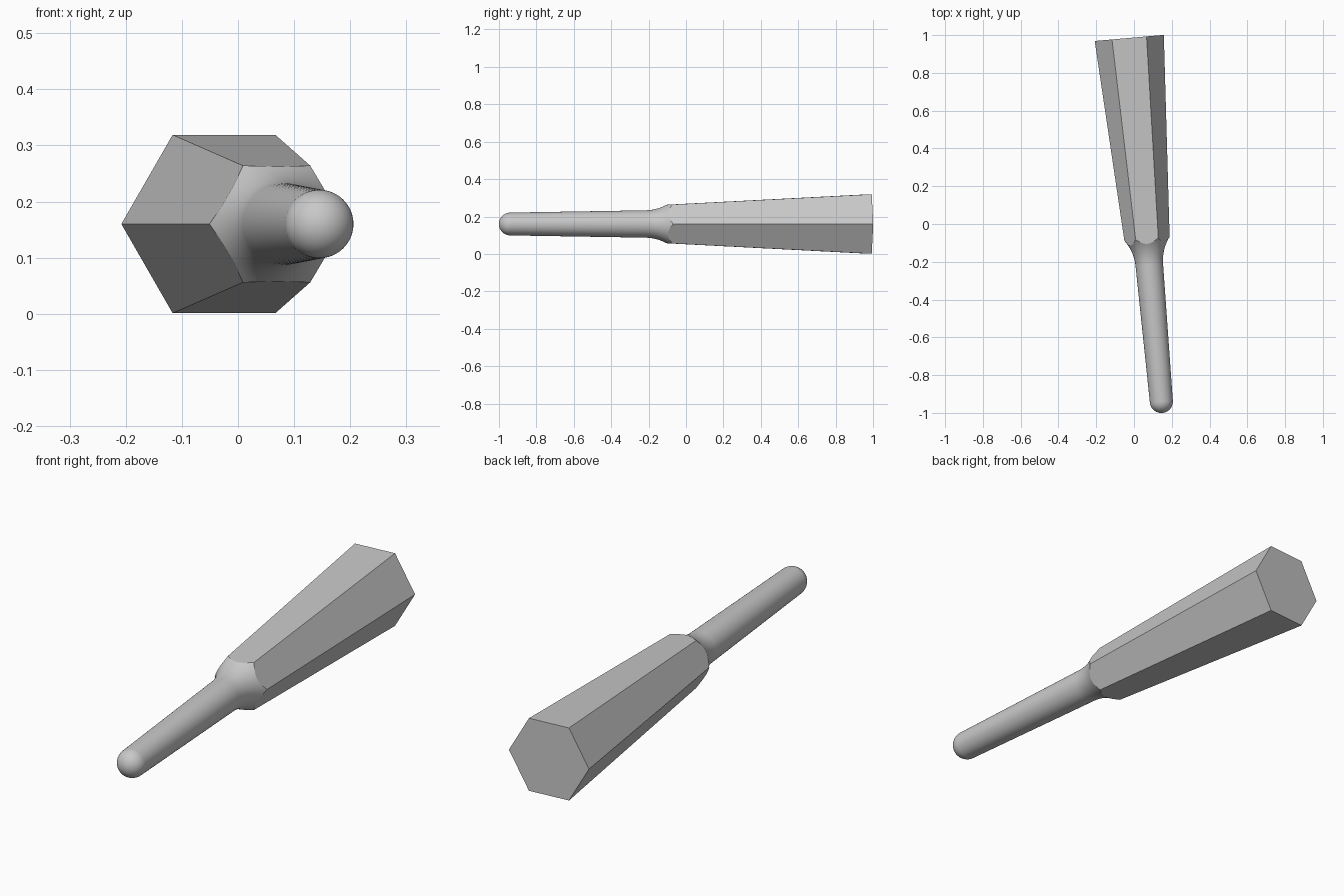
import bpy, bmesh, math
from mathutils import Matrix, Vector

cube = bpy.data.objects.get("Cube")
if cube:
    bpy.data.objects.remove(cube, do_unlink=True)

SEG = 72                                   # divisible by six, so hex corners land on vertices
BACK, LENGTH = Vector((-0.025, 0.985, 0.16)), 1.932
TILT = 0.088                               # lean of the axis in plan
FLARE_START, FLARE_R = 1.21, 0.24
NECK, TIP = 0.073, 0.061

grey = bpy.data.materials.new("plain grey")
grey.use_nodes = True
colour = (0.58, 0.58, 0.58, 1)
grey.diffuse_color = colour
bsdf = grey.node_tree.nodes["Principled BSDF"]
bsdf.inputs["Base Color"].default_value = colour
angles = [2 * math.pi * i / SEG for i in range(SEG)]


def hex_radius(t, a):
    """Distance from the axis to the tapered hexagon, t along the axis."""
    apothem = 0.159 - 0.055 * t / 1.069
    off = a % (math.pi / 3) - math.pi / 6
    return apothem / math.cos(off)


def flare_at(radius):
    """Axis position where the flare reaches a radius."""
    rise = radius - NECK
    return FLARE_START - math.sqrt(FLARE_R ** 2 - (FLARE_R - rise) ** 2)


def flare_radius(t):
    return NECK + FLARE_R - math.sqrt(FLARE_R ** 2 - (FLARE_START - t) ** 2)


def seam_point(a):
    """Where the hexagon meets the flare."""
    t = 1.08
    for _ in range(12):
        r = hex_radius(t, a)
        t = flare_at(r)
    return t, r


bm = bmesh.new()


def add_ring(points):
    return [bm.verts.new((r * math.cos(a), -t, r * math.sin(a)))
            for a, (t, r) in zip(angles, points)]


# Hexagonal grip, then the scalloped seam
seam = [seam_point(a) for a in angles]
rings = [add_ring([(0, hex_radius(0, a)) for a in angles]), add_ring(seam)]

# Concave flare down to the round shaft
for k in range(1, 13):
    row = [t + (FLARE_START - t) * k / 12 for t, _ in seam]
    rings.append(add_ring([(t, flare_radius(t)) for t in row]))

# Tapered shaft and rounded tip
for k in range(12):
    a = math.pi / 2 * k / 12
    rings.append(add_ring([(LENGTH + TIP * math.sin(a), TIP * math.cos(a))] * SEG))

for n, (lo, hi) in enumerate(zip(rings, rings[1:])):
    for i in range(SEG):
        j = (i + 1) % SEG
        bm.faces.new((lo[i], lo[j], hi[j], hi[i]))
bm.faces.new(rings[0])
pole = bm.verts.new((0, -LENGTH - TIP, 0))
for i in range(SEG):
    bm.faces.new((rings[-1][i], rings[-1][(i + 1) % SEG], pole))

# Lean the whole tool and set it at its height
bmesh.ops.transform(bm, matrix=Matrix.Translation(BACK) @ Matrix.Rotation(TILT, 4, 'Z'),
                    verts=bm.verts)
bmesh.ops.recalc_face_normals(bm, faces=bm.faces)

mesh = bpy.data.meshes.new("hex_grip_and_shaft")
bm.to_mesh(mesh)
bm.free()
mesh.materials.append(grey)
tool = bpy.data.objects.new("hex_grip_and_shaft", mesh)
bpy.context.collection.objects.link(tool)
bpy.context.view_layer.objects.active = tool
tool.select_set(True)
bpy.ops.object.shade_smooth_by_angle(angle=math.radians(20))
